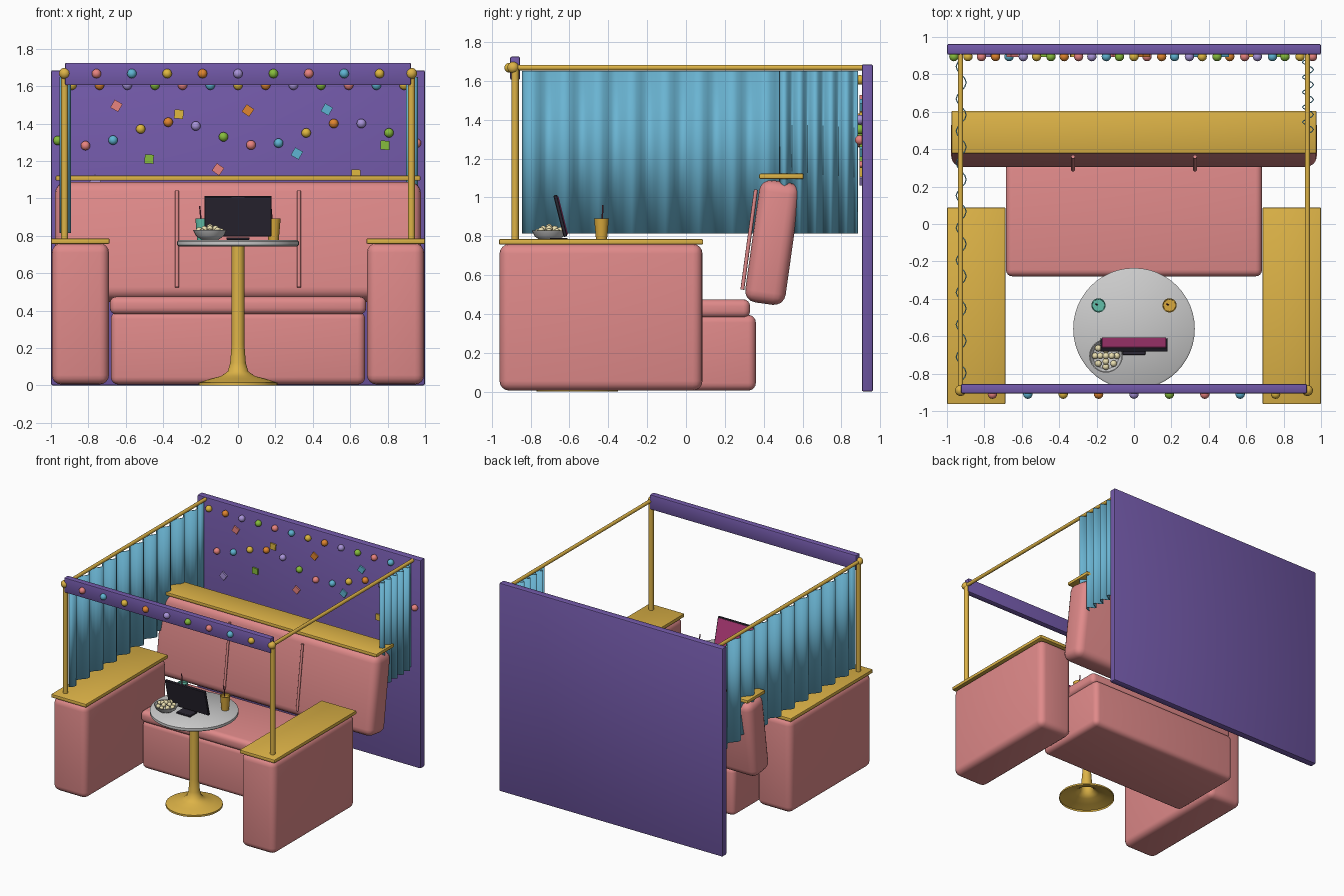
import bpy, bmesh, math, random
from mathutils import Matrix, Vector

if "Cube" in bpy.data.objects:
    bpy.data.objects.remove(bpy.data.objects["Cube"])

random.seed(3)
mats = {}


def colour(ob, name, hexa):
    if name not in mats:
        m = bpy.data.materials.new(name)
        srgb = [int(hexa[i:i + 2], 16) / 255 for i in (0, 2, 4)]
        m.diffuse_color = [((c + 0.055) / 1.055) ** 2.4 for c in srgb] + [1]
        m.use_nodes = True
        m.node_tree.nodes["Principled BSDF"].inputs["Base Color"].default_value = m.diffuse_color
        mats[name] = m
    ob.data.materials.append(mats[name])


PINK, GOLD, PURPLE = ("pink", "E08A8A"), ("gold", "DDB347"), ("purple", "7259A8")
BLUE, DARK = ("curtain_blue", "6AB4D2"), ("dark", "2B2733")
PARTY = [("salmon", "E8837F"), ("sky", "5FB4D2"), ("yellow", "E0B840"),
         ("orange", "E0852E"), ("lavender", "A893D8"), ("green", "86BC3C")]


def make(name, bm, col=None, smooth=True):
    me = bpy.data.meshes.new(name)
    bmesh.ops.recalc_face_normals(bm, faces=bm.faces)
    bm.to_mesh(me)
    bm.free()
    ob = bpy.data.objects.new(name, me)
    bpy.context.collection.objects.link(ob)
    if col:
        colour(ob, *col)
    if smooth:
        bpy.ops.object.select_all(action='DESELECT')
        ob.select_set(True)
        bpy.context.view_layer.objects.active = ob
        bpy.ops.object.shade_smooth_by_angle(angle=math.radians(40))
    return ob


def box(name, lo, hi, col=None, bevel=0.0, seg=3, rot=None):
    """Box between two corners, rounded edges, optionally turned about its centre."""
    lo, hi = Vector(lo), Vector(hi)
    bm = bmesh.new()
    bmesh.ops.create_cube(bm, size=1, matrix=Matrix.Diagonal((*(hi - lo), 1)))
    if bevel:
        bmesh.ops.bevel(bm, geom=bm.edges[:], offset=bevel, segments=seg,
                        profile=0.5, affect='EDGES')
    m = Matrix.Translation((lo + hi) / 2)
    bm.transform(m @ rot if rot else m)
    return make(name, bm, col)


def rod(name, a, b, r, col=None, n=16):
    a, b = Vector(a), Vector(b)
    d = b - a
    bm = bmesh.new()
    bmesh.ops.create_cone(bm, cap_ends=True, segments=n, radius1=r, radius2=r, depth=d.length)
    bm.transform(Matrix.Translation((a + b) / 2) @ d.to_track_quat('Z', 'Y').to_matrix().to_4x4())
    return make(name, bm, col)


def ball(name, c, r, col, u=16, v=10):
    bm = bmesh.new()
    bmesh.ops.create_uvsphere(bm, u_segments=u, v_segments=v, radius=r,
                              matrix=Matrix.Translation(c))
    return make(name, bm, col)


def lathe(name, profile, centre, col=None, n=32):
    bm = bmesh.new()
    vs = [bm.verts.new((r, 0, z)) for r, z in profile]
    es = [bm.edges.new(p) for p in zip(vs, vs[1:])]
    bmesh.ops.spin(bm, geom=vs + es, axis=(0, 0, 1), cent=(0, 0, 0),
                   angle=2 * math.pi, steps=n)
    bmesh.ops.remove_doubles(bm, verts=bm.verts, dist=1e-4)
    bm.transform(Matrix.Translation(centre))
    return make(name, bm, col)


def curtain(name, x, y0, y1, folds, amp):
    bm = bmesh.new()
    prev, n = None, folds * 8
    for i in range(n + 1):
        px = x + amp * math.sin(2 * math.pi * i / 8)
        py = y0 + (y1 - y0) * i / n
        cur = [bm.verts.new((px, py, z)) for z in (0.815, 1.65)]
        if prev:
            bm.faces.new((prev[0], cur[0], cur[1], prev[1]))
        prev = cur
    ob = make(name, bm, BLUE)
    ob.modifiers.new("thickness", 'SOLIDIFY').thickness = 0.006


# back wall and front header
box("back_wall", (-1, 0.905, 0), (1, 0.963, 1.685), PURPLE, 0.01, 2)
box("front_header", (-0.925, -0.905, 1.605), (0.925, -0.855, 1.725), PURPLE, 0.008, 2)

# arms, posts, rails (both sides)
for s, side in ((-1, "left"), (1, "right")):
    xa, xb = sorted((s * 0.69, s * 0.995))
    box(side + "_arm", (xa, -0.96, 0.005), (xb, 0.085, 0.76), PINK, 0.05, 4)
    xa, xb = sorted((s * 0.687, s))
    box(side + "_arm_top", (xa, -0.963, 0.757), (xb, 0.088, 0.785), GOLD, 0.006, 2)
    x = s * 0.927
    rod(side + "_post", (x, -0.88, 0.78), (x, -0.88, 1.67), 0.019, GOLD)
    rod(side + "_rail", (x, -0.9, 1.668), (x, 0.91, 1.668), 0.014, GOLD)
    ball(side + "_finial", (x, -0.89, 1.668), 0.03, GOLD)

# curtains
curtain("left_curtain", -0.927, -0.84, 0.885, 10, 0.027)
curtain("right_curtain", 0.927, 0.485, 0.885, 5, 0.03)

# bench
box("seat_base", (-0.68, -0.27, 0.005), (0.68, 0.36, 0.395), PINK, 0.04, 4)
box("seat_cushion", (-0.685, -0.28, 0.38), (0.685, 0.33, 0.475), PINK, 0.035, 4)
lean = Matrix.Rotation(math.radians(-8), 4, 'X')
box("backrest", (-0.978, 0.34, 0.45), (0.978, 0.55, 1.085), PINK, 0.06, 4, lean)
box("backrest_shelf", (-0.975, 0.377, 1.095), (0.975, 0.605, 1.122), GOLD, 0.006, 2)
for s, side in ((-1, "left"), (1, "right")):
    rod(side + "_backrest_piping", (s * 0.326, 0.29, 0.525), (s * 0.326, 0.36, 1.04), 0.01, PINK, 10)

# pedestal table
T = (0, -0.56, 0)
lathe("table_top", [(0, 0.742), (0.315, 0.742), (0.325, 0.75), (0.325, 0.77), (0.315, 0.778), (0, 0.778)], T, None, 48)
lathe("table_pedestal", [(0.21, 0), (0.21, 0.015), (0.15, 0.035), (0.09, 0.05), (0.055, 0.075),
                         (0.042, 0.12), (0.034, 0.22), (0.034, 0.745)], T, GOLD)

# screen on the table, facing the bench
tilt = Matrix.Rotation(math.radians(14), 4, 'X')
box("screen_panel", (-0.18, -0.657, 0.795), (0.18, -0.637, 1.015), DARK, 0.004, 1, tilt)
box("screen_glass", (-0.17, -0.638, 0.806), (0.17, -0.632, 1.008), ("magenta", "B03A78"), 0, 1, tilt)
box("screen_foot", (-0.062, -0.70, 0.778), (0.062, -0.61, 0.792), DARK, 0.003, 1)

# drinks with straws
for x, name, col in ((-0.19, "left", ("teal", "62BFA8")), (0.19, "right", ("amber", "D9A93C"))):
    lathe(name + "_cup", [(0, 0.778), (0.028, 0.778), (0.038, 0.892), (0.033, 0.892), (0.032, 0.88), (0, 0.88)],
          (x, -0.435, 0), col, 20)
    rod(name + "_straw", (x, -0.435, 0.80), (x - 0.015, -0.428, 0.96), 0.004, ("straw", "7A3A4A"), 8)

# bowl of snacks
B = Vector((-0.15, -0.705, 0))
lathe("snack_bowl", [(0, 0.778), (0.045, 0.778), (0.075, 0.8), (0.09, 0.83), (0.085, 0.83), (0.07, 0.806), (0, 0.79)], B, None, 24)
for i in range(13):
    ring = 0 if i == 0 else (0.03 if i < 5 else 0.058)
    a = i * math.pi / 2 if i < 5 else i * math.pi / 4
    ball("snack", B + Vector((ring * math.cos(a), ring * math.sin(a), 0.848 - ring * 0.4 + random.uniform(-.005, .005))),
         0.018, ("cream", "EADFB0"), 10, 6)

# bulbs on the header and two garlands on the wall
for i in range(9):
    ball("header_bulb", (-0.757 + i * 0.18925, -0.91, 1.667), 0.025, PARTY[i % 6])
for i in range(13):
    ball("upper_garland_bulb", (-0.888 + i * 0.148, 0.895, 1.605), 0.025, PARTY[(i + 2) % 6])
for i in range(14):
    x = -0.963 + i * 0.1475
    ball("lower_garland_bulb", (x, 0.895, 1.345 + 0.063 * math.cos(2 * math.pi * (x + 0.35) / 0.936)),
         0.025, PARTY[(i + 5) % 6])

# confetti squares on the wall: x, z, turn, colour
for x, z, a, c in ((-0.65, 1.495, 30, 0), (-0.316, 1.45, 5, 2), (0.053, 1.47, 35, 3), (0.475, 1.475, 30, 1),
                   (-0.475, 1.21, 3, 5), (-0.107, 1.155, 35, 0), (0.315, 1.24, 30, 1), (0.786, 1.284, 3, 5),
                   (0.63, 1.13, 3, 2), (-0.76, 1.095, 35, 4)):
    box("confetti", (x - 0.024, 0.893, z - 0.024), (x + 0.024, 0.907, z + 0.024), PARTY[c], 0, 1,
        Matrix.Rotation(math.radians(a), 4, 'Y'))
